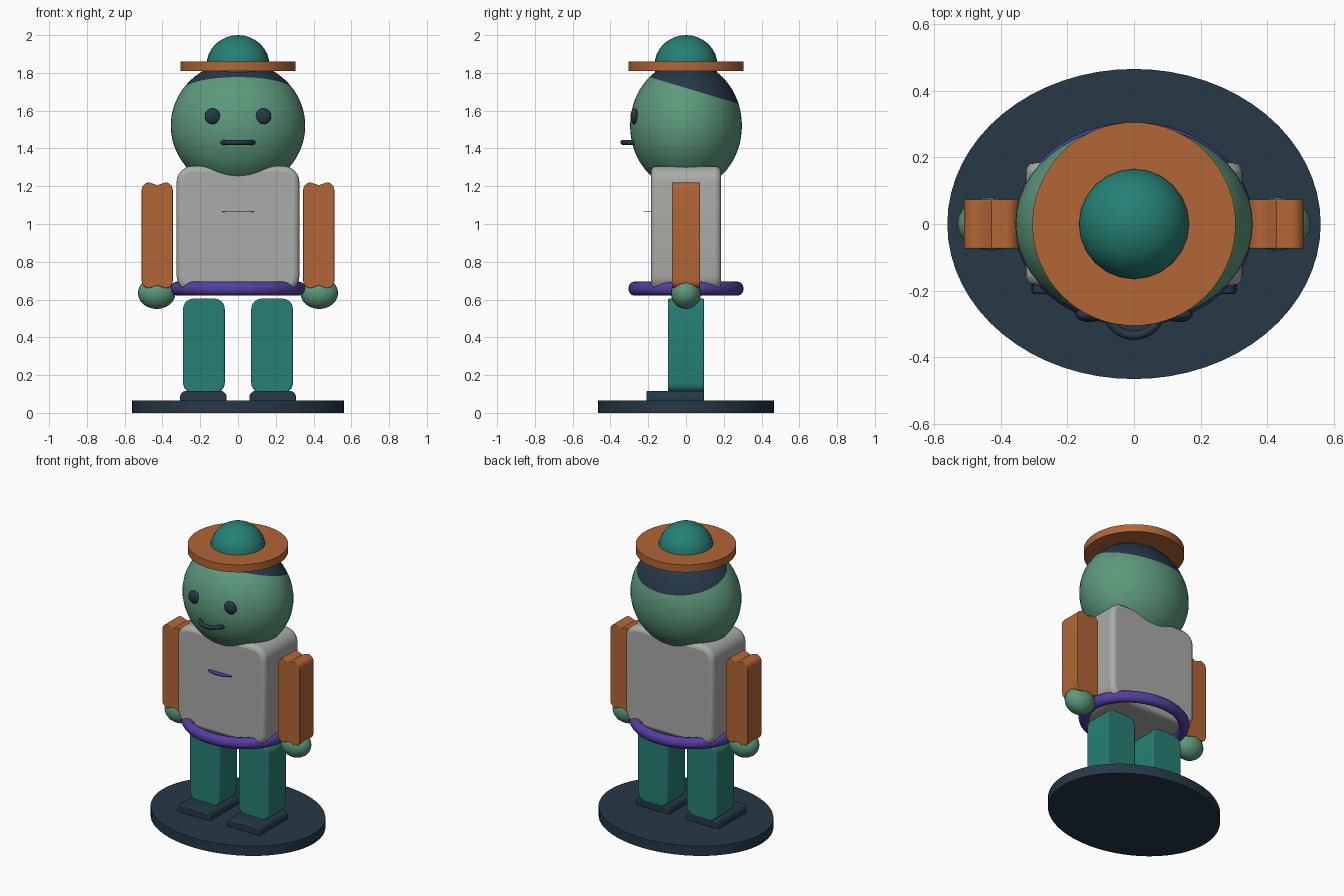
import bpy, bmesh, math
from mathutils import Vector

if "Cube" in bpy.data.objects:
    bpy.data.objects.remove(bpy.data.objects["Cube"])


def material(name, r, g, b):
    m = bpy.data.materials.new(name)
    lin = [((c / 255 + 0.055) / 1.055) ** 2.4 for c in (r, g, b)]
    m.diffuse_color = (*lin, 1)
    m.use_nodes = True
    m.node_tree.nodes["Principled BSDF"].inputs["Base Color"].default_value = m.diffuse_color
    return m


NAVY = material("dark navy", 38, 56, 70)
TEAL = material("teal", 37, 128, 116)
ORANGE = material("burnt orange", 178, 102, 54)
GREY = material("light grey", 170, 172, 168)
GREEN = material("soft green", 93, 153, 124)
PURPLE = material("purple", 84, 62, 160)


def finish(obj, name, mat, angle=40):
    obj.name = name
    obj.data.materials.append(mat)
    bpy.ops.object.select_all(action='DESELECT')
    obj.select_set(True)
    bpy.context.view_layer.objects.active = obj
    bpy.ops.object.shade_smooth_by_angle(angle=math.radians(angle))
    return obj


def ball(name, loc, radii, mat, seg=32, rings=16):
    bpy.ops.mesh.primitive_uv_sphere_add(segments=seg, ring_count=rings, location=loc)
    o = bpy.context.object
    o.scale = radii
    bpy.ops.object.transform_apply(location=False, rotation=False)
    return finish(o, name, mat)


def disc(name, loc, rx, ry, height, mat, seg=64):
    bpy.ops.mesh.primitive_cylinder_add(vertices=seg, radius=1, depth=1, location=loc)
    o = bpy.context.object
    o.scale = (rx, ry, height)
    bpy.ops.object.transform_apply(location=False, rotation=False)
    return finish(o, name, mat)


def ring(name, loc, major, minor, mat, sy=1):
    bpy.ops.mesh.primitive_torus_add(location=loc, major_radius=major, minor_radius=minor,
                                     major_segments=48, minor_segments=12)
    o = bpy.context.object
    o.scale = (1, sy, 1)
    bpy.ops.object.transform_apply(location=False, rotation=False)
    return finish(o, name, mat)


def block(name, x, y, z, radius, mat, edge=0.008, notch=0):
    """Rounded x-z outline extruded along y; notch dents the middle of both ends."""
    cx, cz = sum(x) / 2, sum(z) / 2
    hx, hz = (x[1] - x[0]) / 2, (z[1] - z[0]) / 2
    outline = []
    for i, (sx, sz) in enumerate(((1, 1), (-1, 1), (-1, -1), (1, -1))):
        for k in range(7):
            a = math.radians(90 * i + 15 * k)
            outline.append((cx + sx * (hx - radius) + radius * math.cos(a),
                            cz + sz * (hz - radius) + radius * math.sin(a)))
        if notch and i in (0, 2):
            outline.append((cx, cz + sz * (hz - notch)))
    bm = bmesh.new()
    face = bm.faces.new([bm.verts.new((px, y[0], pz)) for px, pz in outline])
    out = bmesh.ops.extrude_face_region(bm, geom=[face])
    bmesh.ops.translate(bm, vec=(0, y[1] - y[0], 0),
                        verts=[g for g in out['geom'] if isinstance(g, bmesh.types.BMVert)])
    bmesh.ops.recalc_face_normals(bm, faces=bm.faces)
    me = bpy.data.meshes.new(name)
    bm.to_mesh(me)
    bm.free()
    o = bpy.data.objects.new(name, me)
    bpy.context.collection.objects.link(o)
    finish(o, name, mat, 30)
    bev = o.modifiers.new("soft edges", 'BEVEL')
    bev.width = edge
    bev.segments = 3
    bev.limit_method = 'ANGLE'
    bev.angle_limit = math.radians(60)
    return o


# Oval stand
disc("stand", (0, 0, 0.0325), 0.56, 0.465, 0.065, NAVY)

# Legs, shoes, arms, hands and eyes on both sides
for side, s in (("left", -1), ("right", 1)):
    def span(a, b):
        return sorted((s * a, s * b))
    block(side + "_shoe", span(0.06, 0.307), (-0.21, 0.095), (0.02, 0.117), 0.035, NAVY)
    block(side + "_leg", span(0.07, 0.291), (-0.096, 0.096), (0.105, 0.605), 0.055, TEAL)
    block(side + "_arm", span(0.345, 0.51), (-0.074, 0.074), (0.66, 1.22), 0.04, ORANGE,
          0.004, notch=0.015)
    ball(side + "_hand", (s * 0.43, 0, 0.635), (0.1, 0.08, 0.085), GREEN, 24, 12)
    ball(side + "_eye", (s * 0.134, -0.272, 1.57), (0.042, 0.022, 0.042), NAVY, 20, 12)

# Torso, belt and thin chest trim
block("torso", (-0.325, 0.325), (-0.185, 0.185), (0.64, 1.307), 0.085, GREY, 0.028)
ring("belt", (0, 0, 0.658), 0.322, 0.037, PURPLE, sy=0.85)
disc("chest_trim", (0, -0.185, 1.065), 0.085, 0.04, 0.004, PURPLE, 32)

# Head, cut along a sloping plane so the upper back is hair
head = ball("head", (0, 0, 1.52), (0.356, 0.296, 0.34), GREEN, 48, 32)
head.data.materials.append(NAVY)
cut_point, cut_normal = Vector((0, 0, 0.2)), Vector((0, 0.3, 1))
bm = bmesh.new()
bm.from_mesh(head.data)
bmesh.ops.bisect_plane(bm, geom=bm.verts[:] + bm.edges[:] + bm.faces[:],
                       plane_co=cut_point, plane_no=cut_normal)
for f in bm.faces:
    f.material_index = int((f.calc_center_median() - cut_point).dot(cut_normal) > 0)
bm.to_mesh(head.data)
bm.free()

# Mouth ring, half sunk in the face
ring("mouth", (0, -0.252, 1.432), 0.082, 0.0135, NAVY)

# Hat
disc("hat_brim", (0, 0, 1.835), 0.305, 0.305, 0.05, ORANGE)
ball("hat_crown", (0, 0, 1.84), (0.167, 0.167, 0.16), TEAL, 24, 16)
